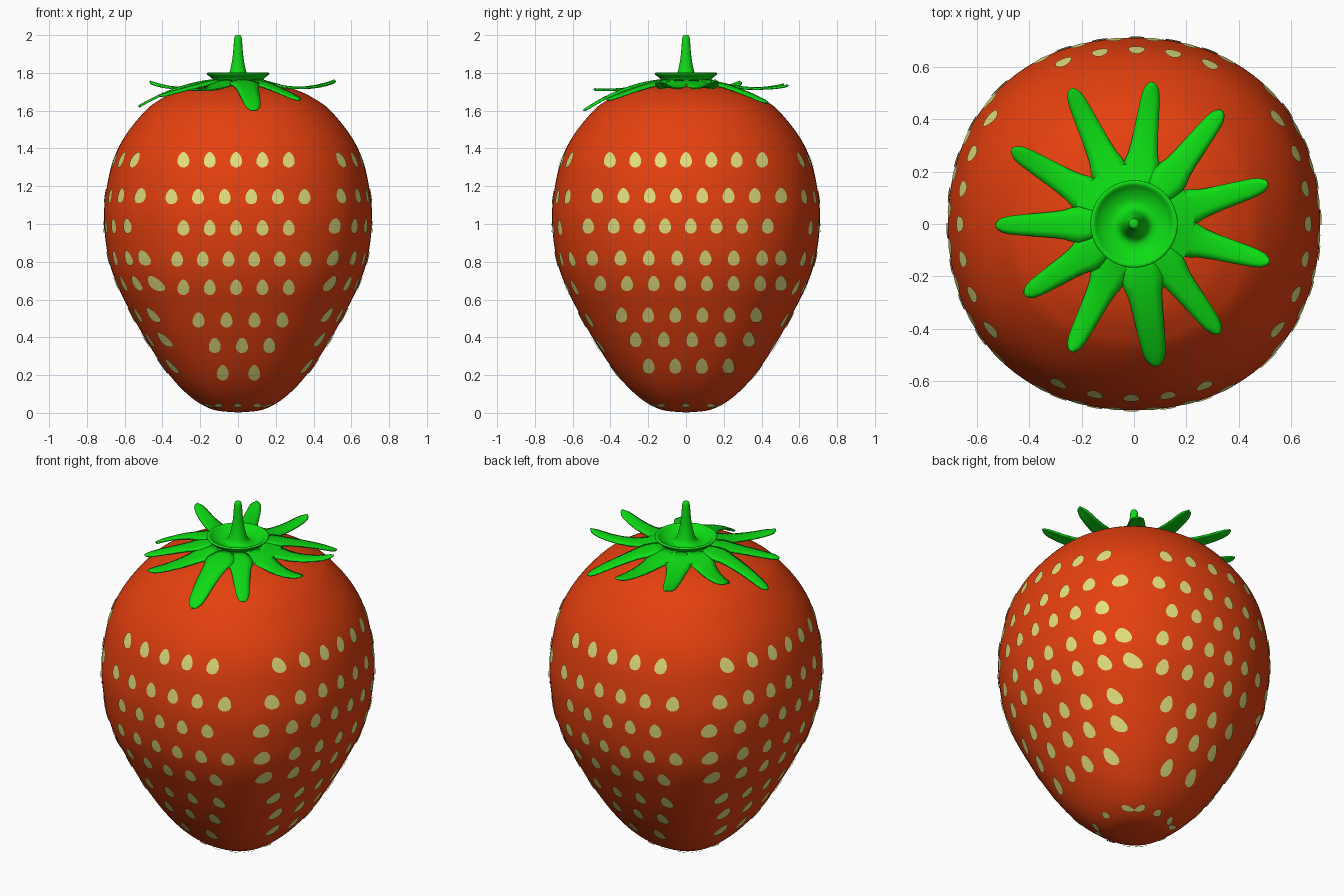
import bpy, bmesh, math
from mathutils import Vector

if "Cube" in bpy.data.objects:
    bpy.data.objects.remove(bpy.data.objects["Cube"])


def material(name, rgb):
    m = bpy.data.materials.new(name)
    m.diffuse_color = (*rgb, 1)
    m.use_nodes = True
    m.node_tree.nodes["Principled BSDF"].inputs["Base Color"].default_value = m.diffuse_color
    return m


RED = material("strawberry red", (0.78, 0.051, 0.0045))
YELLOW = material("seed yellow", (0.76, 0.73, 0.21))
GREEN = material("leaf green", (0.004, 0.72, 0.007))


def finish(bm, name, mat, angle=50):
    me = bpy.data.meshes.new(name)
    bm.to_mesh(me)
    bm.free()
    me.materials.append(mat)
    me.shade_smooth()
    me.set_sharp_from_angle(angle=math.radians(angle))
    ob = bpy.data.objects.new(name, me)
    bpy.context.collection.objects.link(ob)
    return ob


def spline(pts, n):
    """Catmull-Rom curve through (radius, height) points."""
    p = [Vector(q) for q in pts]
    p = [2 * p[0] - p[1]] + p + [2 * p[-1] - p[-2]]
    out = []
    for a, b, c, d in zip(p, p[1:], p[2:], p[3:]):
        for k in range(n):
            t = k / n
            out.append(0.5 * (2 * b + (c - a) * t + (2 * a - 5 * b + 4 * c - d) * t * t
                              + (3 * b - a - 3 * c + d) * t ** 3))
    return out + [p[-2]]


def lathe(curve, n, square=lambda z: 0):
    """Revolve a curve; square() swells the diagonals a little."""
    bm = bmesh.new()
    rings = []
    for r, z in curve:
        if r < 1e-5:
            rings.append([bm.verts.new((0, 0, z))] * n)
            continue
        ring = []
        for i in range(n):
            a = 2 * math.pi * i / n
            q = r * (1 + square(z) * math.sin(2 * a) ** 2)
            ring.append(bm.verts.new((q * math.cos(a), q * math.sin(a), z)))
        rings.append(ring)
    for lo, hi in zip(rings, rings[1:]):
        for i in range(n):
            j = (i + 1) % n
            bm.faces.new(list(dict.fromkeys((lo[i], lo[j], hi[j], hi[i]))))
    return bm


# Fruit body: slightly squared lathe
BODY = spline([(0, 0.002), (0.11, 0.012), (0.18, 0.038), (0.245, 0.08), (0.32, 0.15),
               (0.40, 0.25), (0.49, 0.39), (0.567, 0.53), (0.645, 0.69), (0.69, 0.84),
               (0.71, 1.03), (0.695, 1.19), (0.66, 1.34), (0.595, 1.47), (0.49, 1.6),
               (0.41, 1.66), (0.32, 1.705), (0.2, 1.735), (0, 1.75)], 6)


def squareness(z):
    return 0.055 - 0.03 * min(1, max(0, z / 0.9))


finish(lathe(BODY, 112, squareness), "fruit_body", RED, 80)


def radius(z):
    for a, b in zip(BODY, BODY[1:]):
        if a.y <= z <= b.y:
            return a.x + (b.x - a.x) * (z - a.y) / (b.y - a.y)
    return 0.1


def depth(u, z):
    """Distance out to the fruit skin for side coordinate u and height z."""
    y = radius(z)
    for _ in range(6):
        a = math.atan2(u, y)
        r = radius(z) * (1 + squareness(z) * math.sin(2 * a) ** 2)
        y = math.sqrt(max(r * r - u * u, 1e-6))
    return y


# Seeds: thin drop-shaped plates in rows (height, first, last, count) on four sides
FRONT = [(1.34, -.287, .267, 5), (1.145, -.35, .35, 6), (.98, -.287, .267, 5),
         (.815, -.32, .355, 6), (.665, -.287, .267, 5), (.495, -.207, .233, 4),
         (.36, -.122, .164, 3), (.215, -.08, .085, 2), (.045, -.1, .1, 3)]
SIDE = [(1.34, -.4, .4, 7), (1.15, -.467, .5, 8), (.99, -.515, .43, 8),
        (.82, -.493, .4, 7), (.685, -.45, .39, 7), (.52, -.34, .37, 6),
        (.39, -.265, .33, 5), (.25, -.196, .223, 4), (.045, -.127, .127, 3)]
# the widest side rows carry one extra seed at the far edge
SIDE_EXTRA = [(.82, .5, .5, 1), (.685, .5, .5, 1)]

bm = bmesh.new()
for k in range(4):
    ang = k * math.pi / 2
    ux, uy = math.cos(ang), math.sin(ang)      # sideways direction
    nx, ny = uy, -ux                           # outward direction
    for z0, first, last, count in (SIDE + SIDE_EXTRA if k % 2 else FRONT):
        w, h = (0.022, 0.012) if z0 < 0.1 else (0.031, 0.041)
        for i in range(count):
            u0 = first + (last - first) * i / max(1, count - 1)
            # seeds are foreshortened where the skin turns away
            vs = []
            for j in range(15):
                t = 2 * math.pi * j / 14
                s = 0 if j == 14 else 1
                u = u0 + s * w * math.cos(t) * (1 - 0.22 * math.sin(t))
                z = z0 + s * h * math.sin(t)
                d = depth(u, z)
                g = 1 + 0.005 / math.hypot(u, d)
                drop = 0.005 if z0 < 0.1 else 0.0025 if z0 < 0.6 else 0
                vs.append(bm.verts.new(((u * ux + d * nx) * g, (u * uy + d * ny) * g, z - drop)))
            for j in range(14):
                bm.faces.new((vs[14], vs[j], vs[(j + 1) % 14]))
finish(bm, "seeds", YELLOW)

# Stem with its dished cup and the skirt joining the leaves
CUP = [(0.23, 1.738), (0.17, 1.754), (0.14, 1.762), (0.138, 1.77), (0.163, 1.79),
       (0.166, 1.797), (0.16, 1.801), (0.15, 1.799), (0.13, 1.782), (0.10, 1.768),
       (0.075, 1.766), (0.058, 1.776), (0.046, 1.80), (0.032, 1.86), (0.025, 1.92),
       (0.021, 1.975), (0.016, 1.995), (0.008, 2.0), (0, 2.0)]
finish(lathe(spline(CUP, 3), 48), "stem_and_cup", GREEN, 60)

# Leaves: (tip x, tip y, tip z, width factor)
LEAVES = [(.07, .54, 1.735, 1), (.335, .43, 1.645, 1), (.51, .155, 1.762, 1),
          (.515, -.145, 1.757, 1), (.325, -.415, 1.66, 1), (.085, -.54, 1.605, 1.3),
          (-.24, -.485, 1.715, 1), (-.415, -.27, 1.68, 1), (-.525, -.005, 1.625, 1),
          (-.465, .285, 1.755, 1), (-.24, .515, 1.74, 1)]
# (share of length, half width)
OUTLINE = [(0, .04), (.1, .056), (.2, .068), (.27, .064), (.34, .055), (.45, .049),
           (.6, .044), (.75, .039), (.87, .034), (.94, .027), (.98, .016), (1, .004)]
R0, RM, Z0, ZM = 0.13, 0.31, 1.763, 1.724
bm = bmesh.new()
for tx, ty, tz, fat in LEAVES:
    length = math.hypot(tx, ty)
    dx, dy = tx / length, ty / length
    rows = []
    for f, w in OUTLINE:
        r = R0 + (length - R0) * f
        # parabola through the base, the bend and the tip
        z = (Z0 * (r - RM) * (r - length) / ((R0 - RM) * (R0 - length))
             + ZM * (r - R0) * (r - length) / ((RM - R0) * (RM - length))
             + tz * (r - R0) * (r - RM) / ((length - R0) * (length - RM)))
        w *= 1 + (fat - 1) * f ** 0.5
        rows.append([bm.verts.new((dx * r - dy * w * s, dy * r + dx * w * s,
                                   z - 0.006 * s * s)) for s in (-1, -0.5, 0, 0.5, 1)])
    for a, b in zip(rows, rows[1:]):
        for i in range(4):
            bm.faces.new((a[i], b[i], b[i + 1], a[i + 1]))
leaves = finish(bm, "leaves", GREEN)
mod = leaves.modifiers.new("thickness", 'SOLIDIFY')
mod.thickness = 0.008
mod.offset = 0
